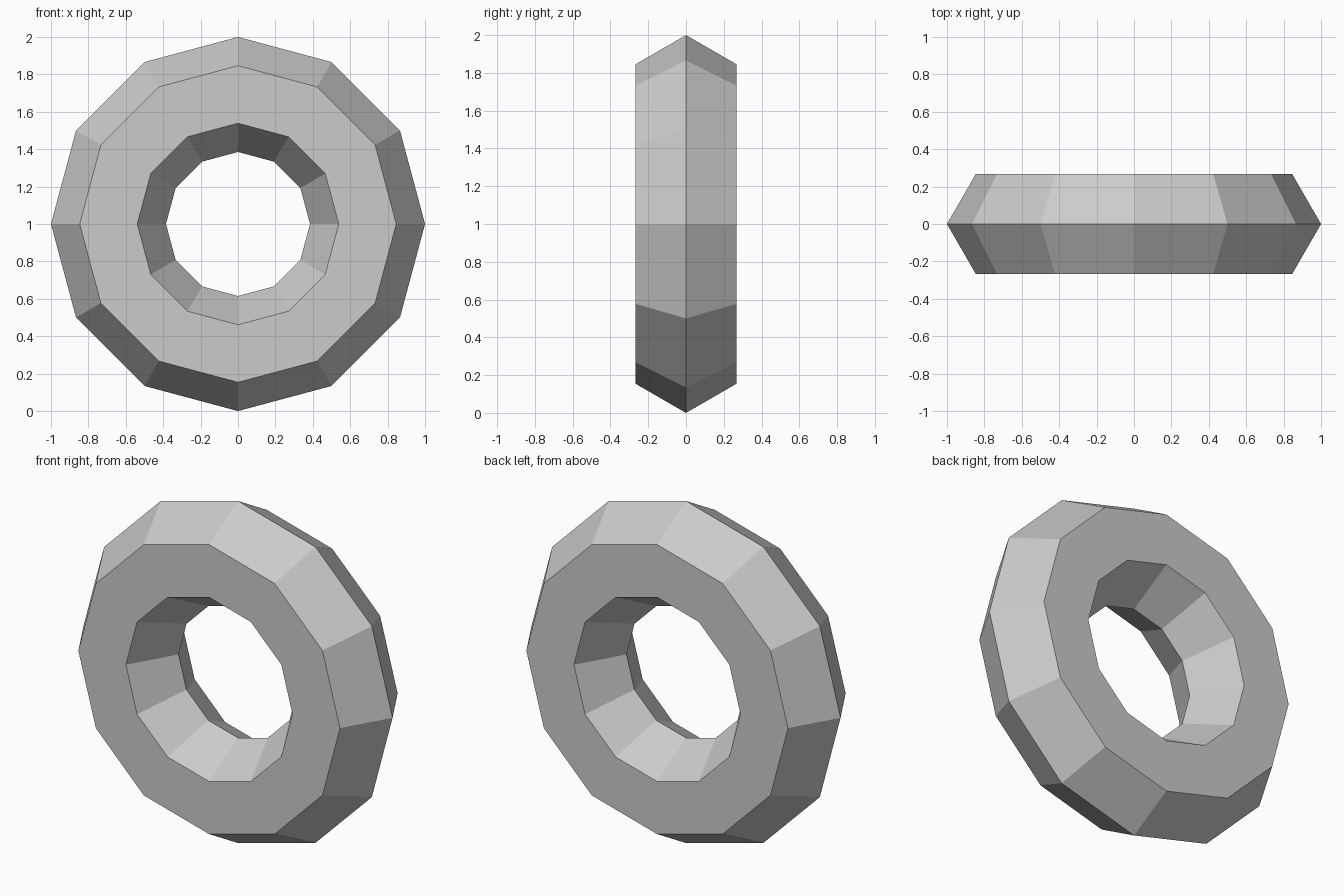
import bpy
from math import pi

if "Cube" in bpy.data.objects:
    bpy.data.objects.remove(bpy.data.objects["Cube"])

# Low-poly ring: 12 segments around, hexagonal cross-section, standing upright
outer, inner = 1.0, 0.385
bpy.ops.mesh.primitive_torus_add(
    major_segments=12, minor_segments=6,
    major_radius=(outer + inner) / 2, minor_radius=(outer - inner) / 2,
    location=(0, 0, outer), rotation=(pi / 2, 0, 0))
ring = bpy.context.object
ring.name = "ring"
bpy.ops.object.shade_flat()
